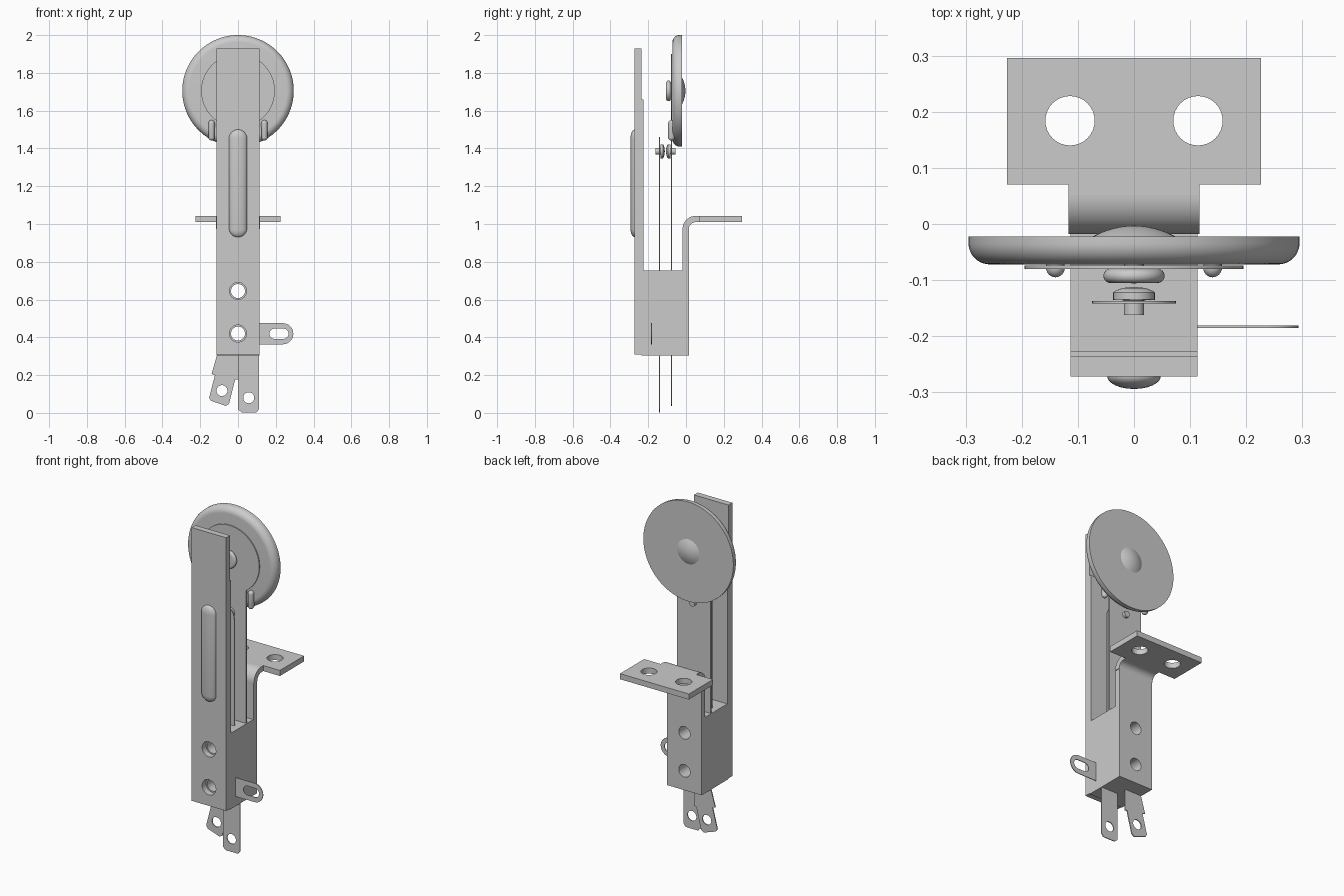
import bpy, bmesh
from math import sin, cos, pi, radians, asin
from mathutils import Matrix, Vector

if "Cube" in bpy.data.objects:
    bpy.data.objects.remove(bpy.data.objects["Cube"])

UPRIGHT = Matrix.Rotation(pi / 2, 4, 'X')   # plate drawn in x/z, thickness along y


def add(name, bm):
    bmesh.ops.remove_doubles(bm, verts=bm.verts, dist=1e-5)
    bmesh.ops.recalc_face_normals(bm, faces=bm.faces)
    me = bpy.data.meshes.new(name)
    bm.to_mesh(me)
    bm.free()
    ob = bpy.data.objects.new(name, me)
    bpy.context.collection.objects.link(ob)
    bpy.ops.object.select_all(action='DESELECT')
    ob.select_set(True)
    bpy.context.view_layer.objects.active = ob
    bpy.ops.object.shade_smooth_by_angle(angle=radians(35))
    return ob


def arc(cx, cy, r, a0, a1, n=16):
    return [(cx + r * cos(radians(a0 + (a1 - a0) * i / n)),
             cy + r * sin(radians(a0 + (a1 - a0) * i / n))) for i in range(n + 1)]


def circle(cx, cy, r, n=32):
    return arc(cx, cy, r, 0, 360, n)[:-1]


def rect(x0, y0, x1, y1):
    return [(x0, y0), (x1, y0), (x1, y1), (x0, y1)]


def plate(name, loops, lo, hi, upright=True):
    """Extruded outline; every loop after the first is a hole."""
    cu = bpy.data.curves.new(name + "_outline", 'CURVE')
    cu.dimensions, cu.fill_mode = '2D', 'BOTH'
    cu.extrude = (hi - lo) / 2
    for pts in loops:
        sp = cu.splines.new('POLY')
        sp.points.add(len(pts) - 1)
        for p, (x, y) in zip(sp.points, pts):
            p.co = (x, y, 0, 1)
        sp.use_cyclic_u = True
    tmp = bpy.data.objects.new(name + "_outline", cu)
    bpy.context.collection.objects.link(tmp)
    me = tmp.evaluated_get(bpy.context.evaluated_depsgraph_get()).to_mesh()
    bm = bmesh.new()
    bm.from_mesh(me)
    bpy.data.objects.remove(tmp)
    mid = (lo + hi) / 2
    m = Matrix.Translation((0, mid, 0)) @ UPRIGHT if upright else Matrix.Translation((0, 0, mid))
    bm.transform(m)
    return add(name, bm)


def lathe(name, profile, z, steps=64):
    """Spin (radius, y) points around a y-parallel axis at height z."""
    bm = bmesh.new()
    vs = [bm.verts.new((r, y, z)) for r, y in profile]
    es = [bm.edges.new(p) for p in zip(vs, vs[1:])]
    bmesh.ops.spin(bm, geom=vs + es, cent=(0, 0, z), axis=(0, 1, 0), angle=2 * pi,
                   steps=steps, use_merge=True)
    return add(name, bm)


def capsule(name, x, y, z0, z1, r, depth):
    bm = bmesh.new()
    bmesh.ops.create_uvsphere(bm, u_segments=24, v_segments=16, radius=r)
    for v in bm.verts:
        up = v.co.z > -1e-5
        v.co = Vector((x + v.co.x, y + v.co.y * depth / r,
                       v.co.z + (z1 - r if up else z0 + r)))
    return add(name, bm)


def screws(r):
    return [circle(0, 0.42, r), circle(0, 0.645, r)]


W = 0.113

# Front stiffener bar with embossed rib and backing strip
plate("stiffener_bar", [rect(-W, 0.31, W, 1.93)] + screws(0.045), -0.272, -0.236)
capsule("stiffener_rib", 0, -0.271, 0.93, 1.5, 0.048, 0.023)
plate("backing_strip", [rect(-W, 0.73, W, 1.66)], -0.236, -0.226)

# Insulating block
plate("insulator_block", [rect(-W, 0.305, W, 0.755)] + screws(0.037), -0.236, -0.018)

# Mounting bracket: upright, bend and flange
plate("bracket_upright", [rect(-W, 0.305, W, 0.973)] + screws(0.037), -0.018, 0.015)
outer, inner = arc(0.052, 0.973, 0.07, 180, 90), arc(0.052, 0.973, 0.037, 180, 90)
bm = bmesh.new()
section = [bm.verts.new((-0.117, y, z)) for y, z in outer + inner[::-1]]
face = bm.faces.new(section)
ext = bmesh.ops.extrude_face_region(bm, geom=[face])
bmesh.ops.translate(bm, vec=(0.234, 0, 0),
                    verts=[g for g in ext["geom"] if isinstance(g, bmesh.types.BMVert)])
add("bracket_bend", bm)
flange = [(-0.117, 0.052), (0.117, 0.052), (0.117, 0.07), (0.226, 0.07),
          (0.226, 0.296), (-0.226, 0.296), (-0.226, 0.07), (-0.117, 0.07)]
plate("bracket_flange", [flange, circle(-0.114, 0.184, 0.044), circle(0.114, 0.184, 0.044)],
      1.01, 1.043, upright=False)

# Side solder lug with slot
lug = [(0.06, 0.363)] + arc(0.237, 0.419, 0.056, -90, 90) + [(0.06, 0.475)]
slot = arc(0.241, 0.419, 0.027, -90, 90) + arc(0.193, 0.419, 0.027, 90, 270)
plate("side_lug", [lug, slot], -0.185, -0.181)

# Front contact leaf with straight terminal
front_leaf = ([(0.0, 0.02), (0.018, 0.003), (0.098, 0.003), (W - 0.001, 0.02), (W - 0.001, 0.33),
               (0.075, 0.33)] + arc(0, 1.385, 0.075, 0, 180)
              + [(-0.075, 0.33), (0, 0.33)])
plate("front_leaf", [front_leaf, circle(0.057, 0.08, 0.029)] + screws(0.037), -0.142, -0.137)

# Rear leaf with angled terminal and round head behind the disc
a = 90 - asin(0.11 / 0.195) * 180 / pi
rear_leaf = ([(-0.11, 0.31), (-0.14, 0.206), (-0.122, 0.2), (-0.153, 0.08), (-0.143, 0.064),
              (-0.065, 0.037), (-0.048, 0.047), (-0.015, 0.178), (0, 0.178), (0, 0.31), (0.11, 0.31)]
             + arc(0, 1.705, 0.195, -a, 180 + a, 48))
plate("rear_leaf", [rear_leaf, circle(-0.085, 0.118, 0.029)] + screws(0.037), -0.080, -0.074)

# Facing pair of contact rivets
rivet = [(0, -0.112), (0.02, -0.114), (0.033, -0.119), (0.037, -0.122), (0.037, -0.135),
         (0.018, -0.136), (0.018, -0.162), (0, -0.162)]
lathe("front_contact", rivet, 1.385, 32)
lathe("rear_contact", [(r, -0.218 - y) for r, y in rivet], 1.385, 32)

# Round target disc with rounded front edge
disc = ([(0, -0.022), (0.295, -0.022)] + arc(0.257, -0.034, 0.038, 0, -90, 10) + [(0, -0.072)])
lathe("target_disc", disc, 1.705, 96)

# Disc centre rivet: dome at the back, rolled head at the front
lathe("rivet_dome", [(0, -0.003)] + [(0.075 * i / 8, -0.003 - 0.02 * (i / 8) ** 2)
                                     for i in range(1, 9)], 1.705, 48)
lathe("rivet_head", [(0, -0.078)] + arc(0.042, -0.0925, 0.0125, 90, -90, 12) + [(0, -0.105)],
      1.705, 48)

# Two small hooks gripping the disc edge
for side, x in (("left", -0.14), ("right", 0.14)):
    capsule(side + "_hook", x, -0.077, 1.442, 1.55, 0.017, 0.018)
